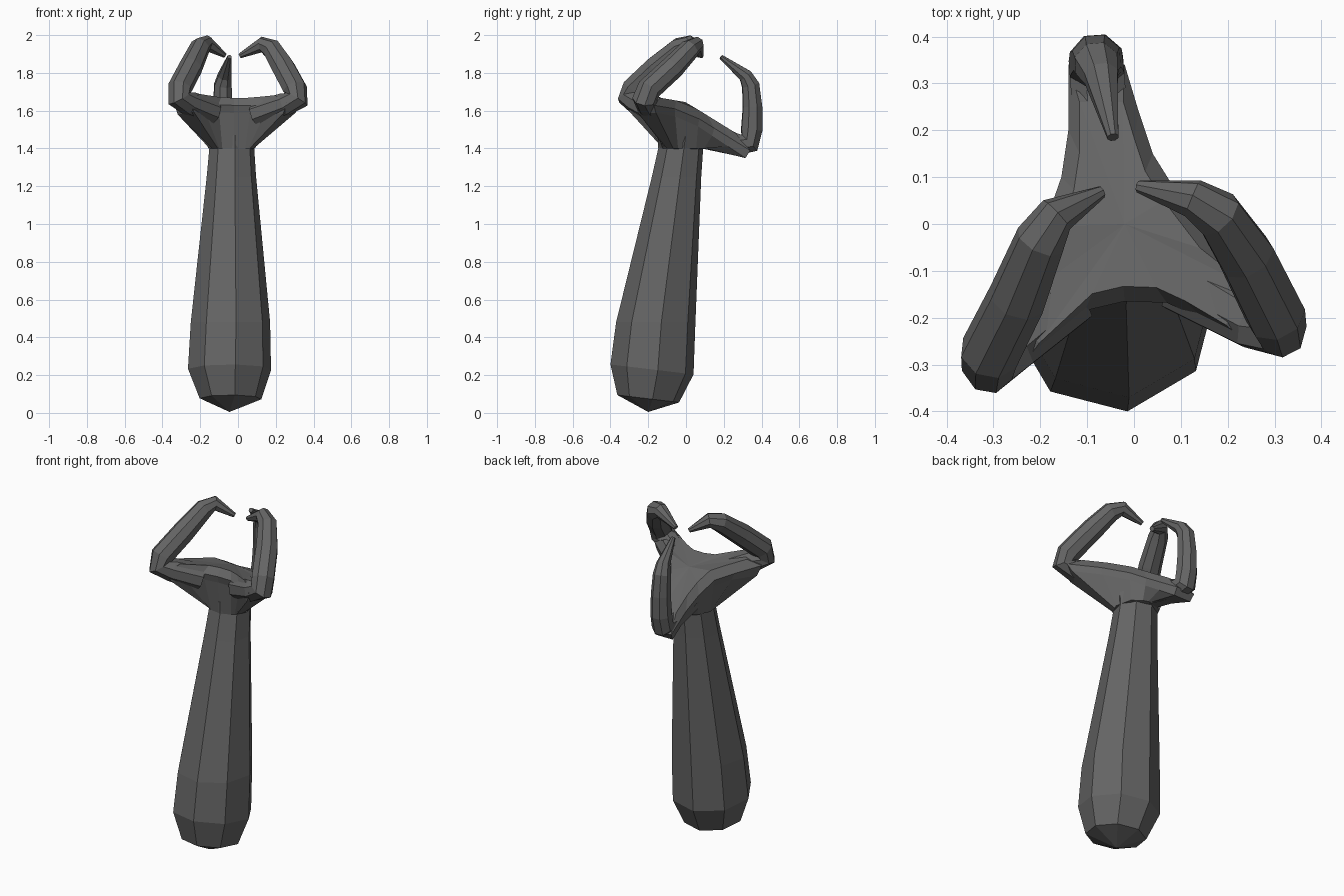
import bpy, bmesh, math
from mathutils import Vector

if "Cube" in bpy.data.objects:
    bpy.data.objects.remove(bpy.data.objects["Cube"])

grey = bpy.data.materials.new("dark grey metal")
grey.diffuse_color = (0.13, 0.13, 0.13, 1)
grey.use_nodes = True
grey.node_tree.nodes["Principled BSDF"].inputs["Base Color"].default_value = grey.diffuse_color


def loft(name, rings, start=None, end=None):
    """Skin a list of equal rings, closing each end with a fan to a point."""
    bm = bmesh.new()
    rows = [[bm.verts.new(p) for p in ring] for ring in rings]
    n = len(rows[0])
    for a, b in zip(rows, rows[1:]):
        for i in range(n):
            j = (i + 1) % n
            bm.faces.new((a[i], a[j], b[j], b[i]))
    for row, point in ((rows[0], start), (rows[-1], end)):
        if point is None:
            bm.faces.new(row)
        else:
            tip = bm.verts.new(point)
            for i in range(n):
                bm.faces.new((row[i], row[(i + 1) % n], tip))
    bmesh.ops.recalc_face_normals(bm, faces=bm.faces)
    mesh = bpy.data.meshes.new(name)
    bm.to_mesh(mesh)
    bm.free()
    mesh.materials.append(grey)
    obj = bpy.data.objects.new(name, mesh)
    bpy.context.collection.objects.link(obj)
    return obj


def tube(name, path, sides=8):
    """Tapered tube along (x, y, z, radius) points."""
    pts = [Vector(p[:3]) for p in path]
    rings, side = [], None
    for i, p in enumerate(pts):
        into = (p - pts[i - 1]).normalized() if i else Vector()
        out = (pts[i + 1] - p).normalized() if i < len(pts) - 1 else Vector()
        t = (into + out).normalized()
        if side is None:
            side = t.cross(Vector((0, 0, 1)))
        side = (side - t * side.dot(t)).normalized()
        up = t.cross(side)
        ring = []
        for k in range(sides):
            a = 2 * math.pi * (k + 0.5) / sides
            ring.append(p + (side * math.cos(a) + up * math.sin(a)) * path[i][3] * 1.05)
        rings.append(ring)
    return loft(name, rings)


# Leaning eight-sided forearm: centre x, centre y, height, radius
sections = [(-0.04, -0.20, 0.075, 0.165), (-0.045, -0.18, 0.23, 0.222),
            (-0.04, -0.16, 0.48, 0.212), (-0.035, -0.05, 1.25, 0.132),
            (-0.033, -0.028, 1.40, 0.120), (-0.033, -0.02, 1.47, 0.132)]
rings = []
for cx, cy, z, r in sections:
    angles = [math.radians(8 + 45 * k) for k in range(8)]
    rings.append([(cx + r * math.cos(a), cy + r * math.sin(a),
                   z - 0.12 * (r * math.sin(a)) * (z < 0.4)) for a in angles])
loft("forearm", rings, start=(-0.045, -0.20, 0.005), end=(-0.03, 0, 1.5))


# Three-pronged palm sloping down to the back
def palm_height(y):
    return 1.645 - 0.62 * y if y > 0 else 1.645 - 0.17 * y


outline = [(-0.25, -0.32), (-0.18, -0.255), (-0.105, -0.185), (-0.02, -0.165),
           (0.07, -0.168), (0.15, -0.205), (0.26, -0.27),
           (0.33, -0.17), (0.19, -0.06), (0.09, 0.07), (0.04, 0.15), (0.01, 0.24), (-0.02, 0.34),
           (-0.14, 0.34), (-0.14, 0.2), (-0.155, 0.1), (-0.19, 0.0), (-0.25, -0.1), (-0.34, -0.23)]
hub = Vector((-0.033, -0.02))
neck, lower, rim, top = [], [], [], []
for x, y in outline:
    d = Vector((x, y)) - hub
    n = hub + d.normalized() * 0.125
    z = palm_height(y)
    under = z - 0.085 - 0.02 * (y < -0.2)
    neck.append((n.x, n.y, 1.40))
    l = hub + d * 0.93
    lower.append((l.x, l.y, under))
    rim.append((x, y, z - 0.045))
    t = hub + d * 0.78
    top.append((t.x, t.y, palm_height(t.y)))
loft("palm", [neck, lower, rim, top], start=(-0.033, -0.02, 1.38), end=(-0.02, 0.0, 1.635))

# Curled claws: each runs out of the palm, turns up and hooks inward
tube("front_left_claw", [
    (-0.14, -0.15, 1.59, 0.07), (-0.26, -0.255, 1.64, 0.062), (-0.312, -0.298, 1.665, 0.062),
    (-0.308, -0.275, 1.72, 0.062), (-0.25, -0.16, 1.83, 0.060), (-0.20, -0.035, 1.935, 0.052),
    (-0.165, 0.02, 1.957, 0.040), (-0.07, 0.068, 1.892, 0.013)])
tube("front_right_claw", [
    (0.10, -0.12, 1.58, 0.07), (0.25, -0.205, 1.635, 0.060), (0.312, -0.22, 1.66, 0.062),
    (0.302, -0.195, 1.715, 0.062), (0.24, -0.07, 1.83, 0.060), (0.18, 0.02, 1.925, 0.052),
    (0.125, 0.055, 1.95, 0.040), (0.01, 0.08, 1.89, 0.013)])
tube("back_claw", [
    (-0.06, 0.08, 1.48, 0.08), (-0.075, 0.27, 1.42, 0.060), (-0.08, 0.335, 1.43, 0.060),
    (-0.08, 0.348, 1.50, 0.057), (-0.08, 0.352, 1.62, 0.052), (-0.08, 0.342, 1.735, 0.047),
    (-0.07, 0.315, 1.785, 0.037), (-0.045, 0.185, 1.885, 0.012)])
